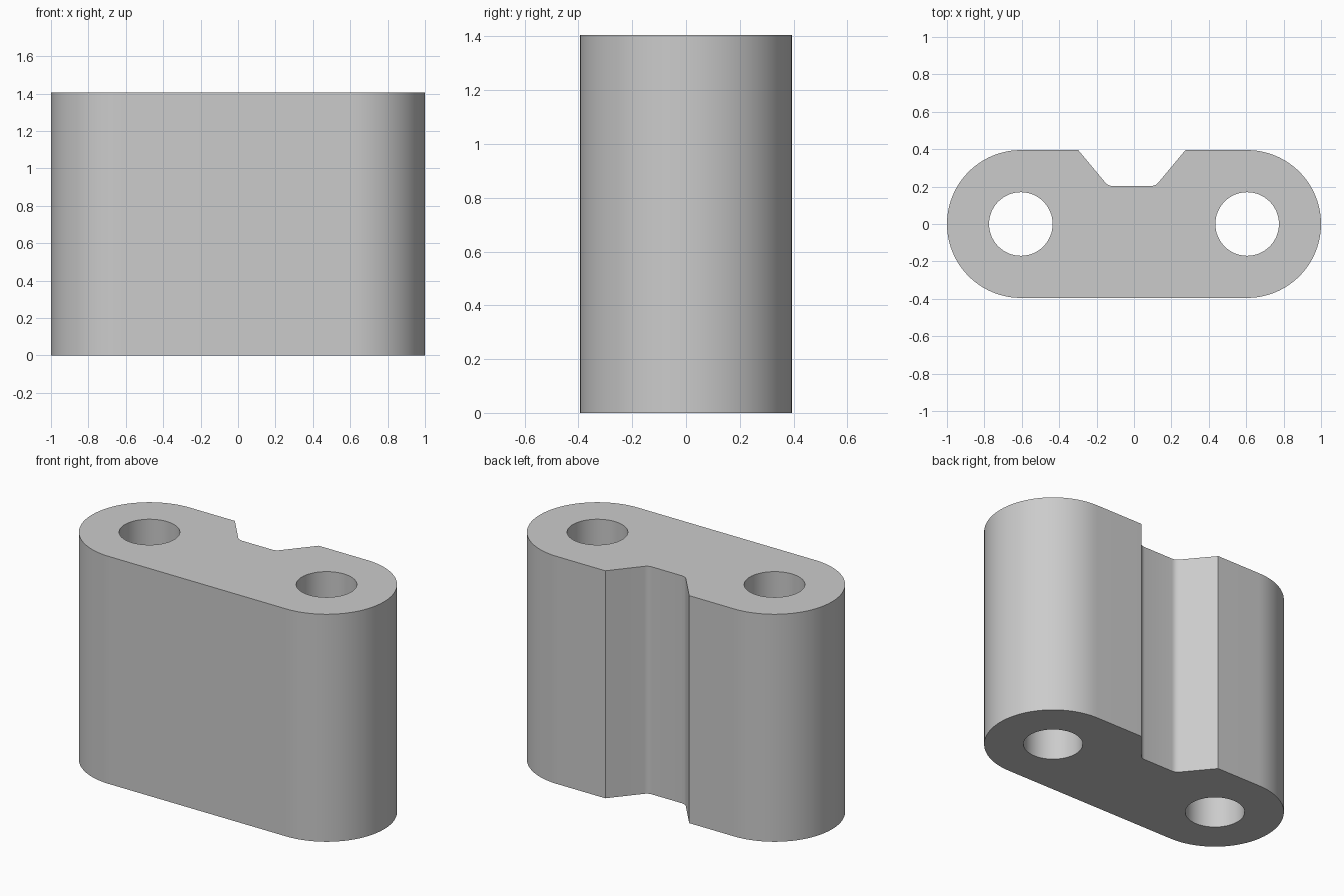
import bpy, bmesh
from math import sin, cos, pi, radians
from mathutils import Vector

default = bpy.data.objects.get("Cube")
if default:
    bpy.data.objects.remove(default, do_unlink=True)

HEIGHT = 1.405
RADIUS = 0.395       # rounded ends
CENTRE = 0.605       # hole and end centres, left and right
HOLE = 0.17


def arc(cx, cy, r, start, end, steps):
    """Points along an arc, angles in degrees."""
    angles = [radians(start + (end - start) * i / steps) for i in range(steps + 1)]
    return [(cx + r * cos(a), cy + r * sin(a)) for a in angles]


def rounded(before, corner, after, r, steps=5):
    """Soft corner as a short quadratic curve."""
    c = Vector(corner)
    a = c + (Vector(before) - c).normalized() * r
    b = c + (Vector(after) - c).normalized() * r
    ts = [i / steps for i in range(steps + 1)]
    return [tuple(a * (1 - t) ** 2 + c * 2 * t * (1 - t) + b * t * t) for t in ts]


def add_loop(bm, points):
    verts = [bm.verts.new((x, y, 0)) for x, y in points]
    return [bm.edges.new((v, verts[(i + 1) % len(verts)])) for i, v in enumerate(verts)]


# Outline: two round ends joined by straight sides, with a notch in the back
n1, n2, n3, n4 = (0.275, RADIUS), (0.115, 0.203), (-0.138, 0.203), (-0.298, RADIUS)
outline = arc(CENTRE, 0, RADIUS, -90, 90, 48)
outline += [n1] + rounded(n1, n2, n3, 0.025) + rounded(n2, n3, n4, 0.025) + [n4]
outline += arc(-CENTRE, 0, RADIUS, 90, 270, 48)

# Fill the profile around both holes, then extrude it upward
bm = bmesh.new()
edges = add_loop(bm, outline)
for side in (-1, 1):
    edges += add_loop(bm, arc(side * CENTRE, 0, HOLE, 0, 360, 64)[:-1])
bmesh.ops.triangle_fill(bm, edges=edges, use_beauty=True, normal=(0, 0, 1))
result = bmesh.ops.extrude_face_region(bm, geom=bm.faces[:], use_keep_orig=True)
top = [g for g in result["geom"] if isinstance(g, bmesh.types.BMVert)]
bmesh.ops.translate(bm, verts=top, vec=(0, 0, HEIGHT))
bmesh.ops.recalc_face_normals(bm, faces=bm.faces[:])

mesh = bpy.data.meshes.new("link_block")
bm.to_mesh(mesh)
bm.free()
block = bpy.data.objects.new("link_block", mesh)
bpy.context.collection.objects.link(block)

# Plain grey finish
grey = bpy.data.materials.new("light_grey")
grey.use_nodes = True
colour = (0.6, 0.6, 0.6, 1)
grey.diffuse_color = colour
for node in grey.node_tree.nodes:
    if node.type == "BSDF_PRINCIPLED":
        node.inputs["Base Color"].default_value = colour
mesh.materials.append(grey)

# Smooth round walls, crisp rims and notch edges
bpy.ops.object.select_all(action="DESELECT")
block.select_set(True)
bpy.context.view_layer.objects.active = block
bpy.ops.object.shade_smooth_by_angle(angle=radians(30))
